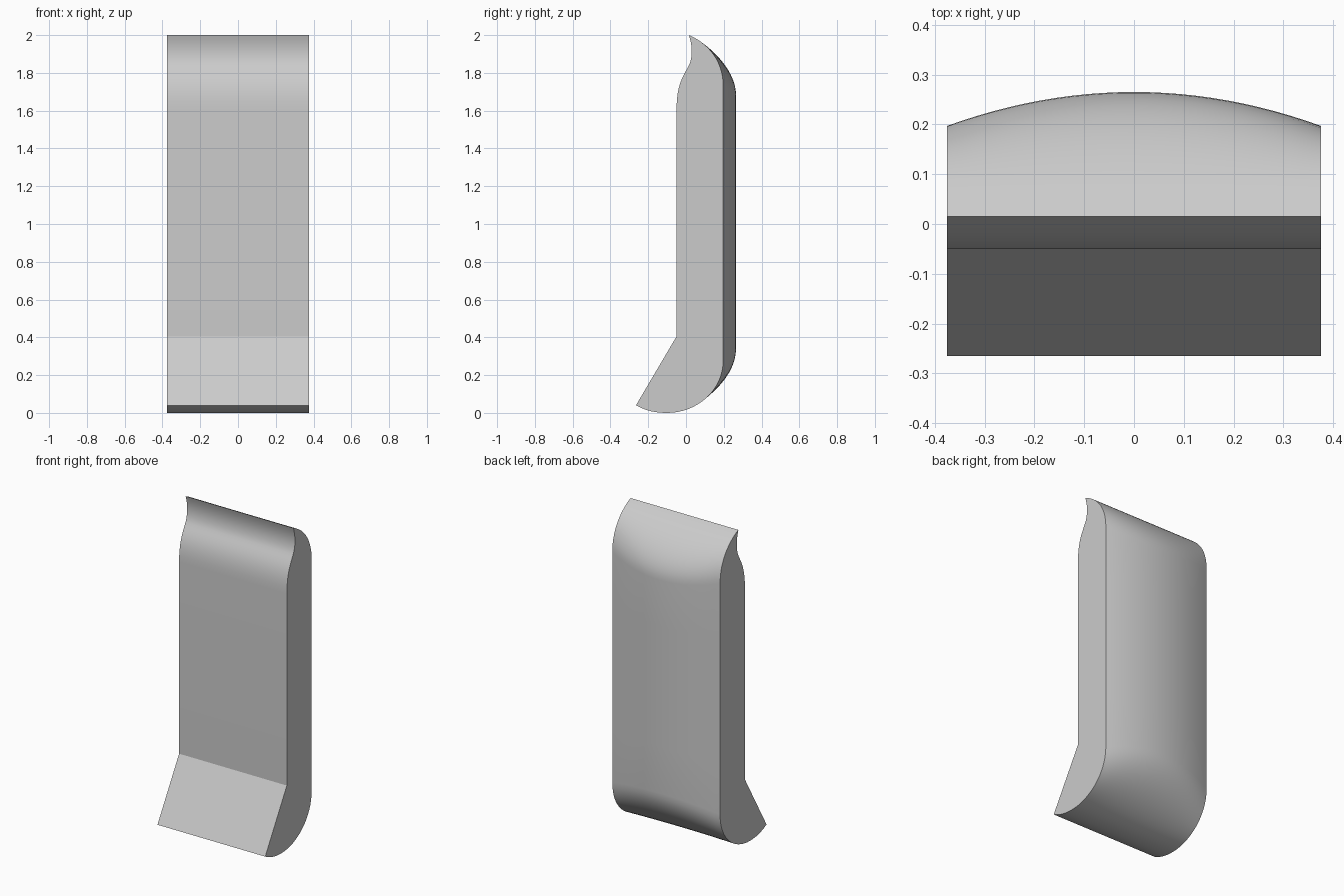
import bpy
import bmesh
import math
from mathutils import Vector
from mathutils.geometry import interpolate_bezier

if "Cube" in bpy.data.objects:
    bpy.data.objects.remove(bpy.data.objects["Cube"])

HALF_WIDTH = 0.375
SECTIONS = 24


def curve(a, b, c, d, steps):
    """Points of a cubic curve in the side (y, z) plane, without its last point."""
    pts = interpolate_bezier(*[Vector((p[0], p[1], 0)) for p in (a, b, c, d)], steps + 1)
    return [(p.x, p.y) for p in pts[:-1]]


def side_profile(t):
    """Closed side outline; t is 0 at the flat sides and 1 on the crowned centre line."""
    back = 0.197 + 0.068 * t
    top = 1.73 - 0.05 * t
    low = 0.28 + 0.06 * t
    tip, toe, sole = (0.015, 2.0), (-0.265, 0.04), (-0.10, 0.0)
    pts = [toe, (-0.05, 0.405)]
    # scooped front of the upper lip
    pts += curve((-0.05, 1.61), (-0.05, 1.76), (0.0, 1.80), (0.02, 1.85), 10)
    pts += curve((0.02, 1.85), (0.037, 1.90), (0.032, 1.95), tip, 8)
    # rounded top, straight back, rounded base
    pts += curve(tip, (0.10, 1.965), (back, top + 0.15), (back, top), 16)
    pts += curve((back, top), (back, top - 0.3), (back, low + 0.3), (back, low), 4)
    pts += curve((back, low), (back, low - 0.17), (0.05, 0.0), sole, 16)
    pts += curve(sole, (-0.16, 0.0), (-0.21, 0.01), toe, 6)
    return pts


# Body: side outlines lofted across the width
bm = bmesh.new()
rings = []
for i in range(SECTIONS + 1):
    u = 2 * i / SECTIONS - 1
    rings.append([bm.verts.new((u * HALF_WIDTH, y, z)) for y, z in side_profile(1 - u * u)])
for r0, r1 in zip(rings, rings[1:]):
    n = len(r0)
    for j in range(n):
        k = (j + 1) % n
        bm.faces.new((r0[j], r0[k], r1[k], r1[j]))

# Flat sides
bm.faces.new(rings[0])
bm.faces.new(rings[-1])
bmesh.ops.recalc_face_normals(bm, faces=bm.faces)

mesh = bpy.data.meshes.new("curved_panel")
bm.to_mesh(mesh)
bm.free()
panel = bpy.data.objects.new("curved_panel", mesh)
bpy.context.collection.objects.link(panel)

grey = bpy.data.materials.new("light_grey")
grey.diffuse_color = (0.6, 0.6, 0.6, 1)
grey.use_nodes = True
grey.node_tree.nodes["Principled BSDF"].inputs["Base Color"].default_value = grey.diffuse_color
mesh.materials.append(grey)

bpy.context.view_layer.objects.active = panel
panel.select_set(True)
bpy.ops.object.shade_smooth_by_angle(angle=math.radians(25))
